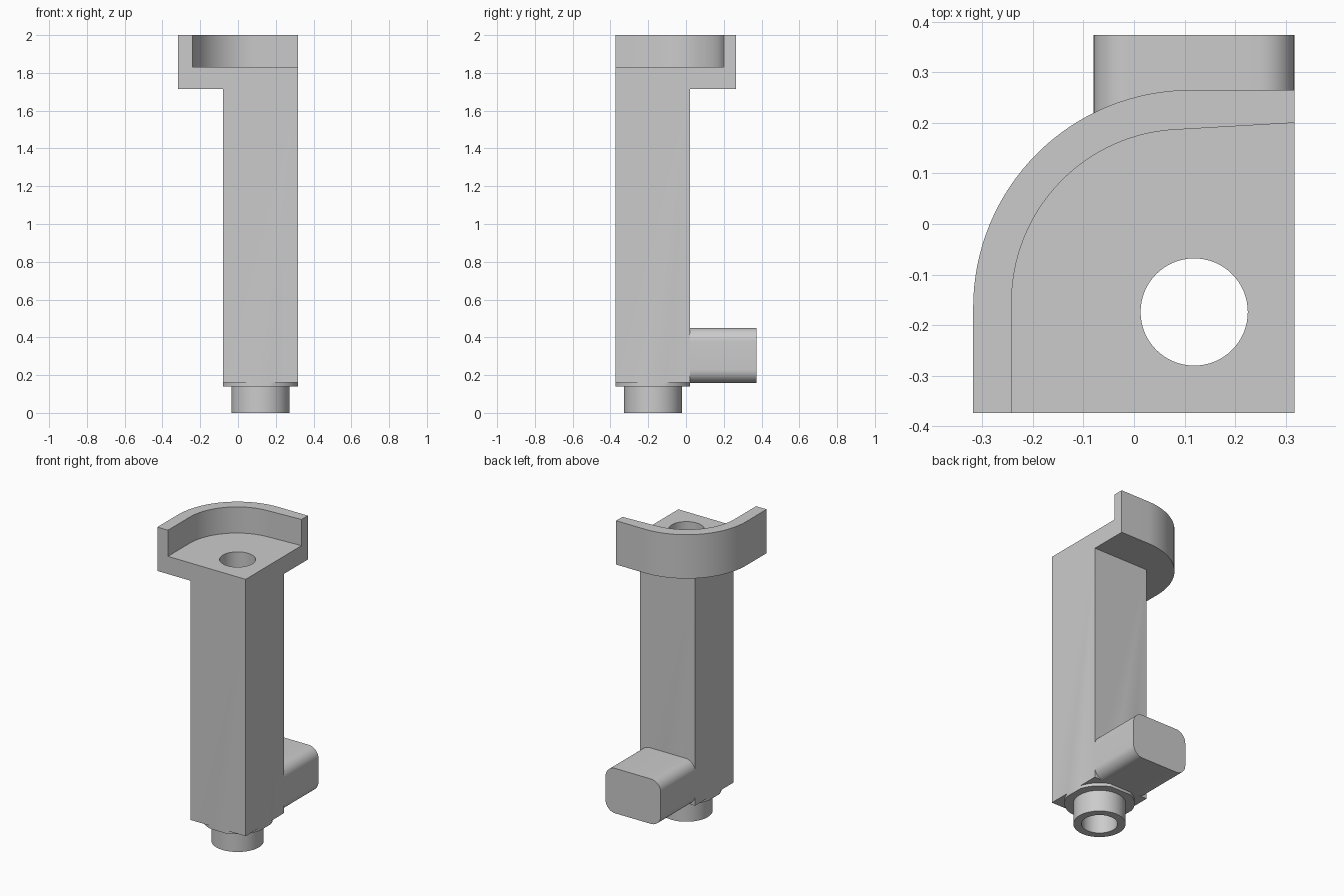
import bpy
import bmesh
from math import cos, sin, pi, radians

if "Cube" in bpy.data.objects:
    bpy.data.objects.remove(bpy.data.objects["Cube"], do_unlink=True)

grey = bpy.data.materials.new("plain grey")
grey.use_nodes = True
GREY = (0.6, 0.6, 0.6, 1)
grey.diffuse_color = GREY
grey.node_tree.nodes["Principled BSDF"].inputs["Base Color"].default_value = GREY

# Shared dimensions
LEFT, RIGHT, FRONT, BACK = -0.08, 0.317, -0.374, 0.02
BORE = (0.119, -0.174)


def arc(cx, cy, r, a0, a1, n):
    return [(cx + r * cos(radians(a0 + (a1 - a0) * i / n)),
             cy + r * sin(radians(a0 + (a1 - a0) * i / n))) for i in range(n + 1)]


def prism(name, outline, low, high, axis="z"):
    """Extrude an outline along z, or an (x, z) outline along y."""
    bm = bmesh.new()
    place = (lambda p, h: (p[0], p[1], h)) if axis == "z" else (lambda p, h: (p[0], h, p[1]))
    face = bm.faces.new([bm.verts.new(place(p, low)) for p in outline])
    top = bmesh.ops.extrude_face_region(bm, geom=[face])["geom"]
    for v in top:
        if isinstance(v, bmesh.types.BMVert):
            v.co[2 if axis == "z" else 1] = high
    bmesh.ops.recalc_face_normals(bm, faces=bm.faces[:])
    mesh = bpy.data.meshes.new(name)
    bm.to_mesh(mesh)
    bm.free()
    mesh.materials.append(grey)
    obj = bpy.data.objects.new(name, mesh)
    bpy.context.collection.objects.link(obj)
    return obj


def cylinder(name, r, low, high):
    return prism(name, arc(*BORE, r, 0, 360, 64)[:-1], low, high)


def box(name, x0, x1, y0, y1, low, high):
    return prism(name, [(x0, y0), (x1, y0), (x1, y1), (x0, y1)], low, high)


def combine(obj, other, operation):
    mod = obj.modifiers.new(operation, "BOOLEAN")
    mod.operation, mod.solver, mod.object = operation, "EXACT", other
    bpy.ops.object.select_all(action="DESELECT")
    bpy.context.view_layer.objects.active = obj
    obj.select_set(True)
    bpy.ops.object.modifier_apply(modifier=mod.name)
    bpy.data.objects.remove(other, do_unlink=True)


def shade(obj):
    bpy.ops.object.select_all(action="DESELECT")
    bpy.context.view_layer.objects.active = obj
    obj.select_set(True)
    bpy.ops.object.shade_smooth_by_angle(angle=radians(25))


# Square column with a curved head
body = box("column_and_head", LEFT, RIGHT, FRONT, BACK, 0.16, 1.77)
head = prism("head", [(RIGHT, FRONT), (RIGHT, 0.265)]
             + arc(0.112, -0.165, 0.43, 90, 180, 32) + [(-0.318, FRONT)], 1.715, 2.0)
combine(body, head, "UNION")

# Recess that leaves the raised rim along the back and right
recess = prism("recess", [(0.5, -0.6), (0.5, 0.21), (RIGHT, 0.2)]
               + arc(0.1, -0.155, 0.342, 92, 180, 32) + [(-0.242, -0.6)], 1.83, 2.2)
combine(body, recess, "DIFFERENCE")

# Round collar, trimmed flush with the column, and the spigot below it
collar = cylinder("collar_and_spigot", 0.207, 0.14, 0.16)
combine(collar, box("trim", LEFT, RIGHT, FRONT, BACK, 0.1, 0.3), "INTERSECT")
combine(collar, cylinder("spigot", 0.154, 0.0, 0.15), "UNION")
combine(body, collar, "UNION")

# Bore through the full height
combine(body, cylinder("bore", 0.106, -0.1, 2.2), "DIFFERENCE")
shade(body)

# Side arm with rounded long edges
R, LOW, HIGH = 0.07, 0.158, 0.45
outline = (arc(RIGHT - R, HIGH - R, R, 0, 90, 10) + arc(LEFT + R, HIGH - R, R, 90, 180, 10)
           + arc(LEFT + R, LOW + R, R, 180, 270, 10) + arc(RIGHT - R, LOW + R, R, 270, 360, 10))
arm = prism("rear_arm", outline, BACK, 0.374, axis="y")
shade(arm)
